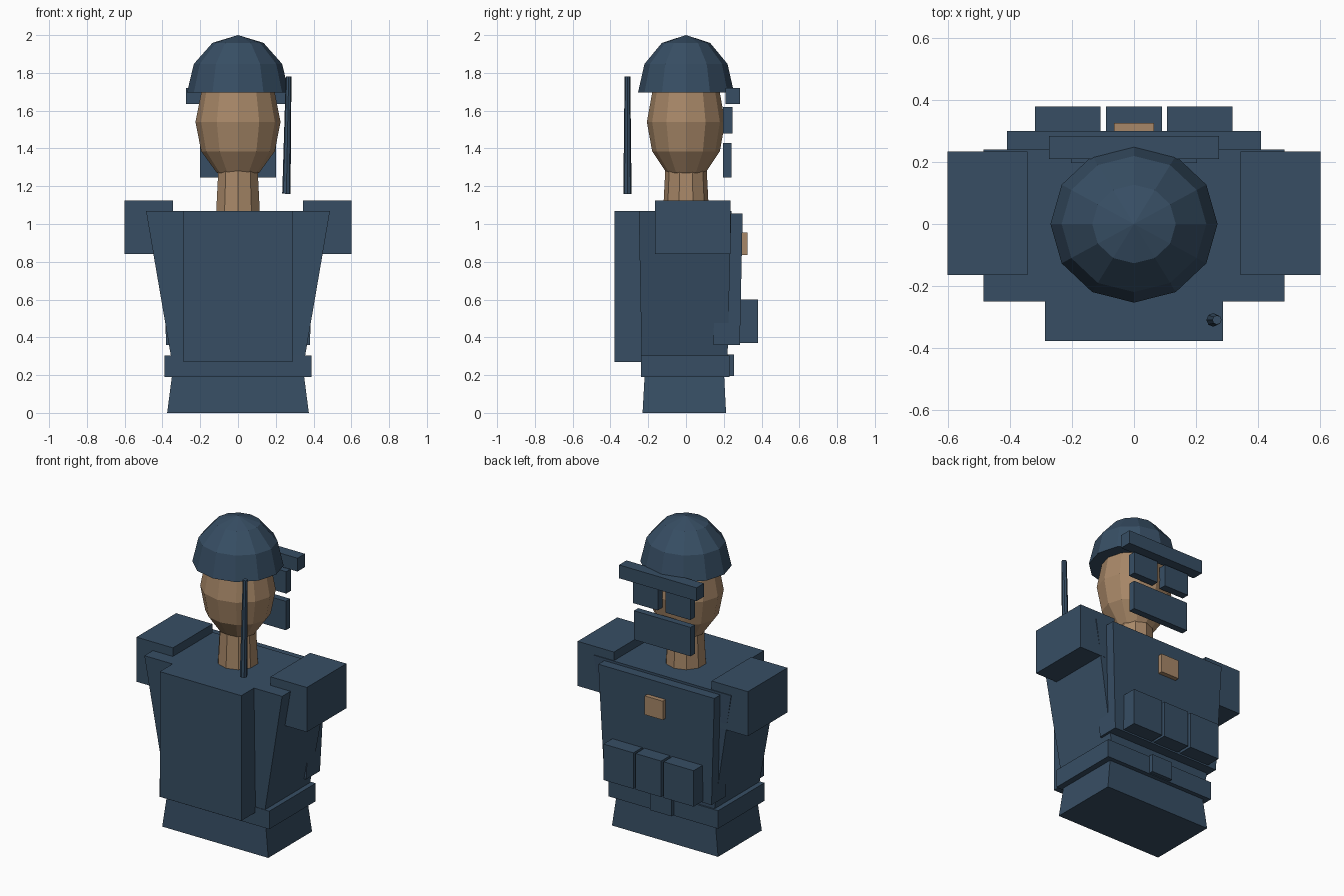
import bpy, bmesh, math
from mathutils import Vector

if "Cube" in bpy.data.objects:
    bpy.data.objects.remove(bpy.data.objects["Cube"])


def material(name, rgb):
    m = bpy.data.materials.new(name)
    m.diffuse_color = (*rgb, 1)
    m.use_nodes = True
    m.node_tree.nodes["Principled BSDF"].inputs["Base Color"].default_value = m.diffuse_color
    return m


navy = material("navy_blue", (0.038, 0.076, 0.127))
tan = material("tan_skin", (0.39, 0.245, 0.138))


def finish(name, bm, mat):
    bmesh.ops.recalc_face_normals(bm, faces=bm.faces)
    me = bpy.data.meshes.new(name)
    bm.to_mesh(me)
    bm.free()
    me.materials.append(mat)
    ob = bpy.data.objects.new(name, me)
    bpy.context.collection.objects.link(ob)
    return ob


def block(name, x, y, z, mat=navy, top_x=None, top_y=None):
    """Box from ranges; optional different x and y ranges at the top."""
    bm = bmesh.new()
    bmesh.ops.create_cube(bm, size=1)
    for v in bm.verts:
        up = v.co.z > 0
        xr = top_x if up and top_x else x
        yr = top_y if up and top_y else y
        v.co = (xr[v.co.x > 0], yr[v.co.y > 0], z[up])
    return finish(name, bm, mat)


def ball(name, center, radii, mat, cut=False):
    """Low-poly sphere; cut keeps only the closed upper half."""
    bm = bmesh.new()
    bmesh.ops.create_uvsphere(bm, u_segments=12, v_segments=6, radius=1)
    if cut:
        low = [v for v in bm.verts if v.co.z < -0.01]
        bmesh.ops.delete(bm, geom=low, context='VERTS')
        bmesh.ops.holes_fill(bm, edges=bm.edges, sides=0)
    for v in bm.verts:
        v.co = Vector(center) + Vector([v.co[i] * radii[i] for i in range(3)])
    return finish(name, bm, mat)


def rod(name, a, b, r1, r2, sides, mat):
    a, b = Vector(a), Vector(b)
    bm = bmesh.new()
    bmesh.ops.create_cone(bm, cap_ends=True, segments=sides,
                          radius1=r1, radius2=r2, depth=(b - a).length)
    ob = finish(name, bm, mat)
    ob.location = (a + b) / 2
    ob.rotation_euler = (b - a).to_track_quat('Z', 'Y').to_euler()
    return ob


# Body
block("hips", (-.375, .375), (-.23, .212), (0, .27),
      top_x=(-.34, .34), top_y=(-.215, .198))
block("belt", (-.388, .388), (-.238, .23), (.19, .305))
block("belt_buckle", (-.075, .075), (.22, .255), (.195, .31))
block("torso", (-.355, .355), (-.235, .22), (.3, 1.07),
      top_x=(-.487, .487), top_y=(-.25, .24))
block("backpack", (-.288, .288), (-.378, -.2), (.27, 1.07))

# Chest armour
block("chest_plate", (-.38, .38), (.145, .285), (.36, 1.055),
      top_x=(-.41, .41), top_y=(.16, .3))
for i, xr in enumerate([(-.32, -.108), (-.09, .09), (.106, .318)]):
    block(f"chest_pouch_{i + 1}", xr, (.28, .38), (.37, .6))
block("chest_badge", (-.064, .064), (.297, .326), (.835, .955), tan)

# Shoulder pads and goggle lenses, mirrored
for side, s in (("right", 1), ("left", -1)):
    block(f"shoulder_pad_{side}", sorted((s * .345, s * .602)),
          (-.165, .235), (.84, 1.125))
    block(f"goggle_lens_{side}", sorted((s * .028, s * .203)),
          (.197, .245), (1.48, 1.62))

# Head
rod("neck", (0, 0, 1.03), (0, 0, 1.32), .123, .108, 10, tan)
ball("head", (0, 0, 1.54), (.225, .207, .31), tan)
ball("helmet", (0, 0, 1.695), (.27, .254, .305), navy, cut=True)
block("helmet_brim", (-.274, .274), (.21, .285), (1.635, 1.72))
block("face_mask", (-.2, .2), (.197, .24), (1.245, 1.43))

# Antenna above the pack
rod("antenna", (.256, -.31, 1.16), (.268, -.31, 1.78), .022, .015, 8, navy)
